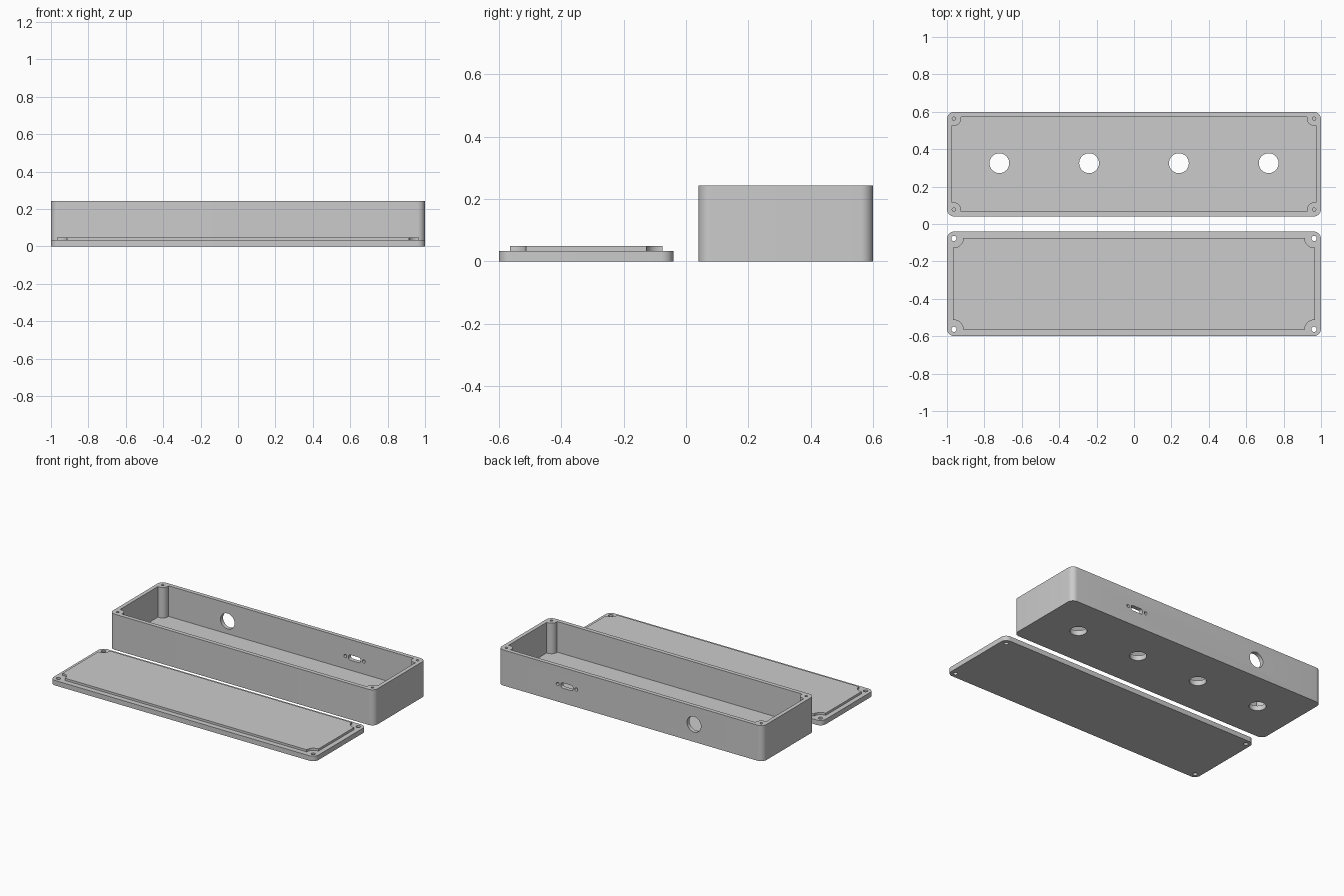
import bpy
import bmesh
from math import radians, cos, sin, pi
from mathutils import Matrix

if "Cube" in bpy.data.objects:
    bpy.data.objects.remove(bpy.data.objects["Cube"], do_unlink=True)

HALF_X, HALF_Y = 1.0, 0.28        # outer half sizes of both parts
CORNER = 0.04                     # outer corner radius
BOX_Y, LID_Y = 0.32, -0.32        # centre of each part
BOX_H, FLOOR, LID_H, LIP_TOP = 0.243, 0.034, 0.034, 0.049
SCREW_X, SCREW_Y = 0.963, 0.243   # screw positions from part centre

grey = bpy.data.materials.new("plain_grey")
grey.use_nodes = True
grey.diffuse_color = (0.6, 0.6, 0.6, 1)
grey.node_tree.nodes["Principled BSDF"].inputs["Base Color"].default_value = (0.6, 0.6, 0.6, 1)


def prism(name, hx, hy, radius, depth, steps=10):
    """Rounded rectangle in XY, extruded up from z = 0."""
    bm = bmesh.new()
    verts = []
    for k, (sx, sy) in enumerate([(1, 1), (-1, 1), (-1, -1), (1, -1)]):
        for i in range(steps + 1 if radius else 1):
            a = (k + i / steps) * pi / 2
            verts.append(bm.verts.new((sx * (hx - radius) + radius * cos(a),
                                       sy * (hy - radius) + radius * sin(a), 0)))
    base = bm.faces.new(verts)
    top = bmesh.ops.extrude_face_region(bm, geom=[base])["geom"]
    bmesh.ops.translate(bm, vec=(0, 0, depth),
                        verts=[g for g in top if isinstance(g, bmesh.types.BMVert)])
    bmesh.ops.recalc_face_normals(bm, faces=bm.faces)
    return to_object(name, bm)


def cylinder(name, radius, depth, sides=48):
    """Upright cylinder rising from z = 0."""
    bm = bmesh.new()
    bmesh.ops.create_cone(bm, cap_ends=True, segments=sides, radius1=radius, radius2=radius,
                          depth=depth, matrix=Matrix.Translation((0, 0, depth / 2)))
    return to_object(name, bm)


def to_object(name, bm):
    mesh = bpy.data.meshes.new(name)
    bm.to_mesh(mesh)
    bm.free()
    mesh.materials.append(grey)
    obj = bpy.data.objects.new(name, mesh)
    bpy.context.collection.objects.link(obj)
    return obj


def place(obj, x, y, z, along_y=False):
    """Move a part; along_y lays it down so that its depth runs toward +y."""
    turn = Matrix.Rotation(radians(-90), 4, 'X') if along_y else Matrix()
    obj.data.transform(Matrix.Translation((x, y, z)) @ turn)
    return obj


def combine(obj, tool, operation='DIFFERENCE'):
    """Apply a boolean and discard the tool."""
    mod = obj.modifiers.new("cut", 'BOOLEAN')
    mod.operation, mod.solver, mod.object = operation, 'EXACT', tool
    bpy.context.view_layer.objects.active = obj
    bpy.ops.object.modifier_apply(modifier=mod.name)
    bpy.data.objects.remove(tool, do_unlink=True)


def at_corners(obj, cy, radius, z, depth):
    """Cut a cylinder out of the object at each screw position."""
    for sx in (-1, 1):
        for sy in (-1, 1):
            tool = cylinder("corner_tool", radius, depth)
            combine(obj, place(tool, sx * SCREW_X, cy + sy * SCREW_Y, z))


# Open box: the cavity leaves a round post in each corner
box = place(prism("box_body", HALF_X, HALF_Y, CORNER, BOX_H), 0, BOX_Y, 0)
cavity = place(prism("cavity", 0.973, 0.252, 0, 0.3), 0, BOX_Y, FLOOR)
at_corners(cavity, BOX_Y, 0.038, 0, 0.5)
combine(box, cavity)
at_corners(box, BOX_Y, 0.009, 0.06, 0.3)

# Four holes in the floor
for x in (-0.72, -0.24, 0.24, 0.72):
    combine(box, place(cylinder("floor_hole", 0.053, 0.2), x, BOX_Y + 0.005, -0.1))

# Back wall: round hole, and a socket slot between two screw holes
combine(box, place(cylinder("round_hole", 0.053, 0.1), -0.48, 0.54, 0.12, True))
combine(box, place(prism("socket_slot", 0.045, 0.018, 0.012, 0.1), 0.48, 0.54, 0.12, True))
for dx in (-0.07, 0.07):
    combine(box, place(cylinder("socket_screw", 0.011, 0.1), 0.48 + dx, 0.54, 0.12, True))

# Lid: plate with a raised lip notched around the posts
lid = place(prism("lid", HALF_X, HALF_Y, CORNER, LID_H), 0, LID_Y, 0)
lip = place(prism("lip", 0.967, 0.244, 0, LIP_TOP - 0.01), 0, LID_Y, 0.01)
at_corners(lip, LID_Y, 0.05, -0.1, 0.3)
combine(lid, lip, 'UNION')
at_corners(lid, LID_Y, 0.014, -0.1, 0.3)

# Smooth round walls, keep edges sharp
for part in (box, lid):
    bpy.ops.object.select_all(action='DESELECT')
    part.select_set(True)
    bpy.context.view_layer.objects.active = part
    bpy.ops.object.shade_smooth_by_angle(angle=radians(30))
